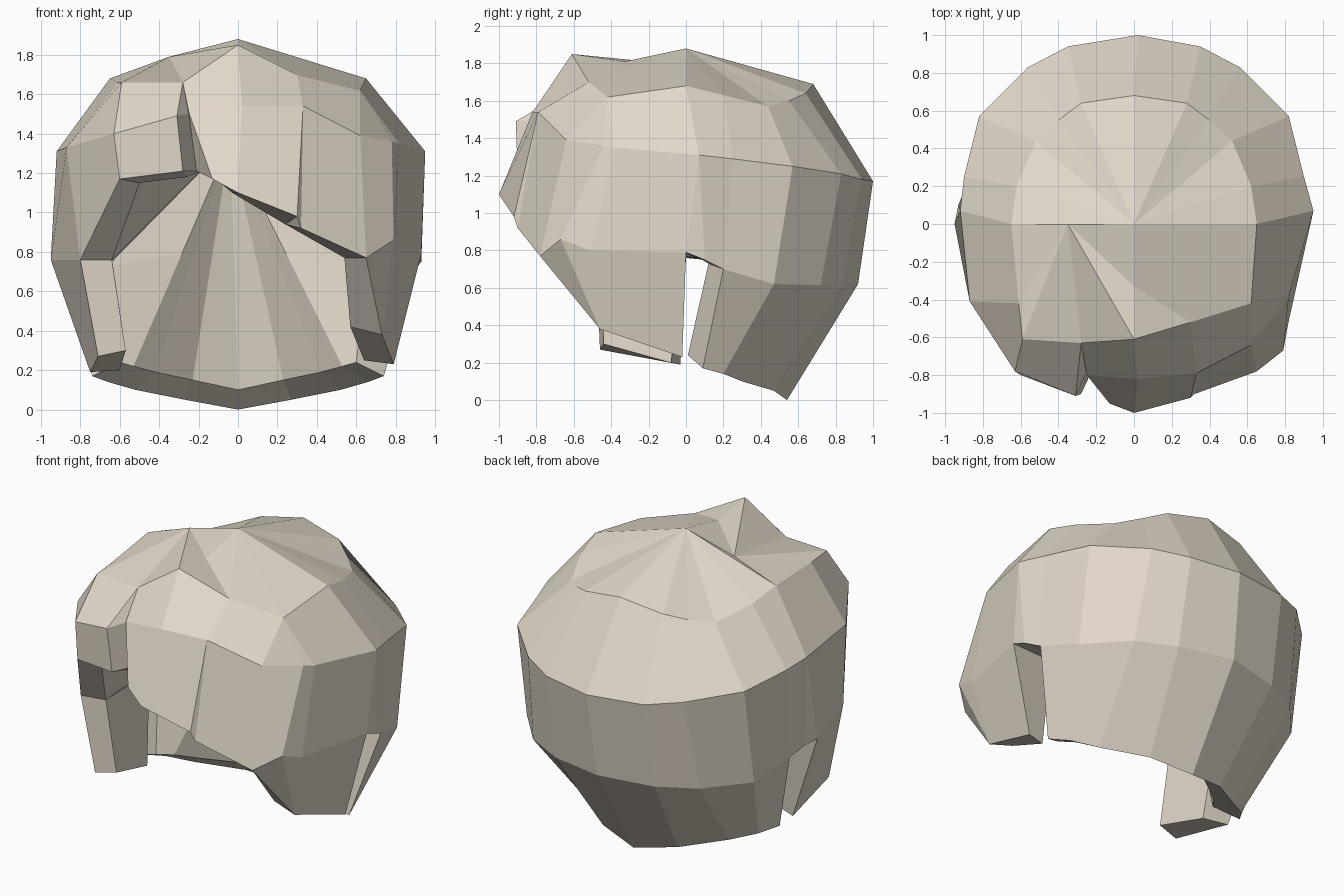
import bpy, bmesh
from mathutils import Vector

APEX = (-0.04, 0.25, 1.36)   # hollow of the underside
CROWN = (0, 0, 1.88)
TIP, DIP, LEFT_TOP = (0, -.61, 1.85), (0, -.33, 1.81), (-.35, 0, 1.79)   # tuft on top

# Each lock is a column: crown edge, widest line, lower line, (tip outer, tip inner), underside
# Back locks, from the centre line to the right; their underside point is added later
back = [
    [(0, .68, 1.69), (.02, 1, 1.17), (0, .92, .62), (0, .54, 0), (0, .42, .10)],
    [(.28, .64, 1.64), (.35, .94, 1.18), (.36, .84, .61), (.27, .47, .05), (.23, .36, .15)],
    [(.40, .55, 1.60), (.56, .83, 1.21), (.60, .72, .615), (.52, .30, .10), (.42, .20, .19)],
    [(.52, .44, 1.57), (.82, .57, 1.25), (.82, .47, .62), (.66, .20, .14), (.53, .10, .22)],
]

# Side: edge of back hair, slit, sideburn
ear = [
    [(.62, .20, 1.63), (.90, .25, 1.29), (.89, .20, .70), (.74, .09, .17), (.60, .01, .24), (.66, .12, .73)],
    [(.65, 0, 1.68), (.95, .07, 1.31), (.93, .10, .75), (.65, .07, .76)],
]
FRONT_TIP = [(.73, -.46, .38), (.57, -.44, .42)]
sideburn_right = [
    [(.65, 0, 1.68), (.95, .07, 1.31), (.93, 0, .79), (.79, -.02, .23), (.64, -.08, .25), (.64, 0, .78)],
    [(.62, -.42, 1.62), (.82, -.38, 1.35), (.82, -.51, .80), *FRONT_TIP, (.54, -.45, .77)],
    [(.62, -.42, 1.62), (.78, -.44, 1.36), (.79, -.67, .86), *FRONT_TIP, (.54, -.50, .77)],
    [(.62, -.42, 1.62), (.62, -.64, 1.39), (.65, -.78, .77), *FRONT_TIP, (.54, -.62, .77)],
]
sideburn_left = [
    [(-.61, -.42, 1.66), (-.87, -.41, 1.33), (-.80, -.48, .76), (-.71, -.46, .27), (-.57, -.44, .30), (-.64, -.45, .76)],
    [(-.65, 0, 1.68), (-.92, .07, 1.31), (-.95, 0, .76), (-.75, -.03, .19), (-.60, -.08, .20), (-.64, 0, .77)],
]

# Front locks, right to left
fringe = [
    [(.30, -.52, 1.70), (.33, -.79, 1.54), (.32, -.90, .92), (.24, -.80, .94)],
    [(.30, -.52, 1.70), (.33, -.79, 1.54), (.30, -.92, .98), (.24, -.80, .94)],
    [TIP, (.02, -.82, 1.54), (0, -1, 1.10), (-.03, -.85, 1.10)],
    [(-.28, -.63, 1.66), (-.25, -.80, 1.51), (-.13, -.95, 1.17), (-.10, -.80, 1.16)],
    [(-.28, -.63, 1.66), (-.25, -.78, 1.50), (-.21, -.75, 1.21), (-.19, -.72, 1.21)],
    [(-.28, -.63, 1.66), (-.31, -.91, 1.49), (-.28, -.90, 1.21), (-.26, -.76, 1.18)],
    [(-.59, -.61, 1.66), (-.63, -.78, 1.40), (-.60, -.80, 1.17), (-.50, -.70, 1.15)],
]


def mirror(cols):
    return [[(-x, y, z) for x, y, z in c] for c in reversed(cols)]


columns = (back + ear + sideburn_right + fringe + sideburn_left
           + mirror(ear) + mirror(back[1:]))
for col in columns:
    x, y, z = col[1]
    if x < -.9:                           # left side is slightly narrower at its widest line
        col[1] = (-.92, y, z)
    if len(col) == 5:                     # inner wall of the back hair
        col.append(tuple(Vector(col[4]).lerp(Vector(APEX), .5)))

bm = bmesh.new()
verts = {}


def face(*points):
    vs = []
    for p in points:
        key = tuple(round(c, 3) for c in p)
        if key not in verts:
            verts[key] = bm.verts.new(key)
        if verts[key] not in vs:
            vs.append(verts[key])
    if len(vs) > 2 and not bm.faces.get(vs):
        bm.faces.new(vs)


for a, b in zip(columns, columns[1:] + columns[:1]):
    left_front = b[0][0] < 0 and a[0][1] < 0 and b[0][1] <= 0
    if a[0] != b[0]:                      # top
        if b[0] == TIP:
            face(DIP, a[0], TIP)
            face(CROWN, a[0], DIP)
        else:
            face(LEFT_TOP if left_front else CROWN, a[0], b[0])
    face(a[0], a[1], b[1], b[0])
    face(a[1], a[2], b[2], b[1])
    if len(a) == len(b) == 6:             # hanging locks side by side
        for i in (2, 3, 4):
            face(a[i], a[i + 1], b[i + 1], b[i])
    else:                                 # open edge: underside plus end walls
        face(a[2], a[-1], b[-1], b[2])
        for c in (a, b):
            if len(c) == 6:
                face(*c[2:])
    face(a[-1], APEX, b[-1])
face(DIP, TIP, LEFT_TOP)
face(CROWN, DIP, LEFT_TOP)
face(CROWN, LEFT_TOP, (-.65, 0, 1.68))

bmesh.ops.recalc_face_normals(bm, faces=bm.faces[:])
mesh = bpy.data.meshes.new("hair")
bm.to_mesh(mesh)
bm.free()

hair = bpy.data.objects.new("hair", mesh)
bpy.context.collection.objects.link(hair)
mat = bpy.data.materials.new("warm beige")
mat.diffuse_color = (.76, .69, .59, 1)
mesh.materials.append(mat)
